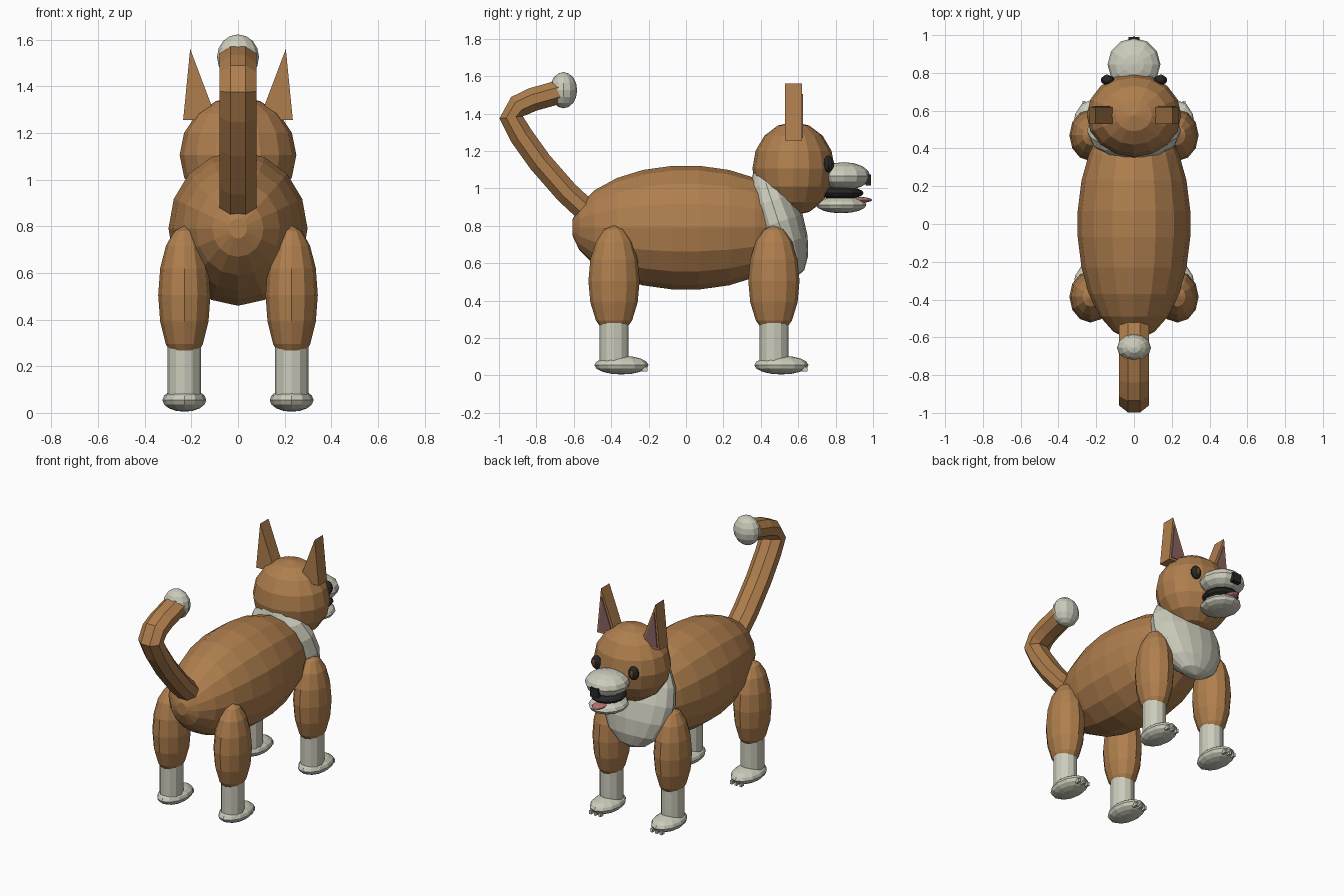
import bpy, bmesh
from math import sin, cos, pi, radians
from mathutils import Matrix, Vector

if "Cube" in bpy.data.objects:
    bpy.data.objects.remove(bpy.data.objects["Cube"], do_unlink=True)


def material(name, rgb):
    m = bpy.data.materials.new(name)
    m.use_nodes = True
    m.diffuse_color = (*rgb, 1)
    m.node_tree.nodes["Principled BSDF"].inputs["Base Color"].default_value = (*rgb, 1)
    return m


brown = material("brown fur", (0.43, 0.21, 0.075))
white = material("white fur", (0.60, 0.60, 0.50))
black = material("black", (0.02, 0.02, 0.02))
pink = material("tongue pink", (0.50, 0.18, 0.18))
ear_pink = material("inner ear", (0.25, 0.12, 0.12))
iris_brown = material("iris brown", (0.16, 0.07, 0.03))


def finish(bm, name, mat):
    bmesh.ops.recalc_face_normals(bm, faces=bm.faces)
    mesh = bpy.data.meshes.new(name)
    bm.to_mesh(mesh)
    bm.free()
    mesh.materials.append(mat)
    ob = bpy.data.objects.new(name, mesh)
    bpy.context.collection.objects.link(ob)
    return ob


def placed(centre, size, tilt=0):
    return (Matrix.Translation(centre) @ Matrix.Rotation(radians(tilt), 4, "X")
            @ Matrix.Diagonal((*size, 1)))


def ball(name, mat, centre, radii, tilt=0, sides=12, rings=8):
    bm = bmesh.new()
    bmesh.ops.create_uvsphere(bm, u_segments=sides, v_segments=rings, radius=1,
                              matrix=placed(centre, radii, tilt))
    return finish(bm, name, mat)


def box(name, mat, centre, size):
    bm = bmesh.new()
    bmesh.ops.create_cube(bm, size=1, matrix=placed(centre, size))
    return finish(bm, name, mat)


def loft(name, mat, rings):
    """Skin a list of equal rings and cap both ends."""
    bm = bmesh.new()
    loops = [[bm.verts.new(p) for p in ring] for ring in rings]
    n = len(loops[0])
    for a, b in zip(loops, loops[1:]):
        for i in range(n):
            j = (i + 1) % n
            bm.faces.new((a[i], a[j], b[j], b[i]))
    bm.faces.new(loops[0])
    bm.faces.new(loops[-1])
    return finish(bm, name, mat)


def prism(name, mat, outline, y0, y1):
    """Extrude an x-z outline along y."""
    return loft(name, mat, [[(x, y, z) for x, z in outline] for y in (y0, y1)])


# Barrel body, rings stacked along its length
half = [0.07, 0.23, 0.37, 0.49, 0.57, 0.607]
body_rings = []
for y in [-h for h in reversed(half)] + half:
    r = (1 - (y / 0.612) ** 2) ** 0.5
    body_rings.append([(0.3 * r * cos(k * pi / 8), y, 0.79 + 0.333 * r * sin(k * pi / 8))
                       for k in range(16)])
loft("body", brown, body_rings)

# Chest bib and head
ball("chest_bib", white, (0, 0.495, 0.82), (0.25, 0.135, 0.31), tilt=18, sides=16)
ball("head", brown, (0, 0.575, 1.105), (0.25, 0.22, 0.25), sides=16)

# Muzzle, mouth, tongue and nose
ball("upper_muzzle", white, (0, 0.845, 1.065), (0.14, 0.14, 0.075))
ball("mouth", black, (0, 0.83, 0.975), (0.11, 0.12, 0.035))
ball("lower_jaw", white, (0, 0.83, 0.912), (0.12, 0.135, 0.045))
ball("tongue", pink, (0, 0.90, 0.938), (0.045, 0.095, 0.018))
box("nose", black, (0, 0.975, 1.045), (0.06, 0.03, 0.06))

# Curved tail with a white tip
path = [Vector((0, y, z)) for y, z in [(-0.50, 0.85), (-0.64, 0.98), (-0.78, 1.14),
        (-0.88, 1.28), (-0.935, 1.38), (-0.895, 1.44), (-0.82, 1.475), (-0.66, 1.52)]]
tail_rings = []
for i, p in enumerate(path):
    d = (path[min(i + 1, len(path) - 1)] - path[max(i - 1, 0)]).normalized()
    side = Vector((0, -d.z, d.y))
    tail_rings.append([p + 0.085 * cos(a) * Vector((1, 0, 0)) + 0.068 * sin(a) * side
                       for a in [(k + 0.5) * pi / 4 for k in range(8)]])
loft("tail", brown, tail_rings)
ball("tail_tip", white, (0, -0.655, 1.525), (0.09, 0.073, 0.097))

for s, label in ((1, "left"), (-1, "right")):
    # Ear with inner plate
    prism(label + "_ear", brown,
          [(s * x, z) for x, z in ((0.09, 1.255), (0.235, 1.255), (0.205, 1.56))], 0.53, 0.62)
    prism(label + "_inner_ear", ear_pink,
          [(s * x, z) for x, z in ((0.115, 1.27), (0.22, 1.27), (0.198, 1.505))], 0.618, 0.626)

    # Eye with iris
    ball(label + "_eye", black, (s * 0.14, 0.762, 1.13), (0.036, 0.026, 0.045))
    ball(label + "_iris", iris_brown, (s * 0.143, 0.78, 1.13), (0.016, 0.012, 0.028), sides=8)

    # Legs
    for y, end in ((0.47, "front"), (-0.385, "rear")):
        name = f"{label}_{end}_"
        x = s * 0.23
        ball(name + "leg", brown, (x, y, 0.505), (0.112, 0.137, 0.298))
        prism_ring = [(x + 0.072 * cos(k * pi / 6), y + 0.078 * sin(k * pi / 6))
                      for k in range(12)]
        loft(name + "sock", white, [[(px, py, z) for px, py in prism_ring] for z in (0.05, 0.285)])
        ball(name + "paw", white, (x, y + 0.04, 0.055), (0.094, 0.145, 0.05))
        for t in (-1, 0, 1):
            box(name + f"claw_{t + 2}", white, (x + t * 0.035, y + 0.165, 0.033),
                (0.016, 0.03, 0.025))
